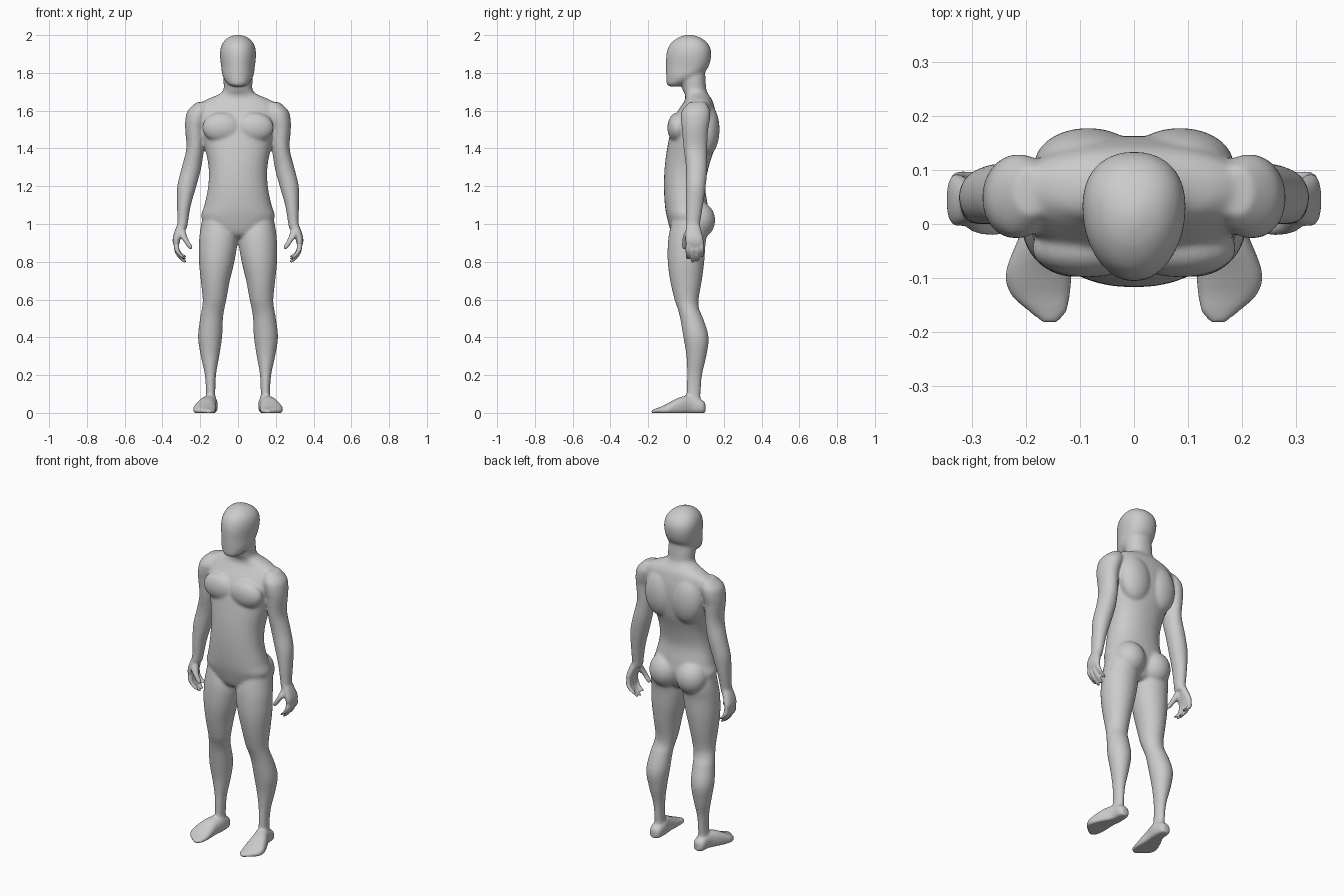
import bpy, bmesh, math
from mathutils import Matrix, Vector

bm = bmesh.new()
SEG = 32


def catmull(rows, n=5):
    out = []
    for i in range(len(rows) - 1):
        p = [rows[max(i - 1, 0)], rows[i], rows[i + 1], rows[min(i + 2, len(rows) - 1)]]
        for k in range(n):
            t = k / n
            out.append([0.5 * (2 * b + (c - a) * t + (2 * a - 5 * b + 4 * c - d) * t * t
                               + (3 * b - a - 3 * c + d) * t ** 3) for a, b, c, d in zip(*p)])
    return out + [list(rows[-1])]


def loft(rows, side=1, axis='Z', power=2.0, egg=0.0):
    """Rows are (position on axis, centre a, centre b, radius a, radius b)."""
    rings = []
    for t, a, b, ra, rb in catmull(rows):
        ring = []
        for k in range(SEG):
            c, s = math.cos(2 * math.pi * k / SEG), math.sin(2 * math.pi * k / SEG)
            u = a + ra * math.copysign(abs(c) ** (2 / power), c) * (1 + egg * s)
            v = b + rb * math.copysign(abs(s) ** (2 / power), s)
            co = (side * u, v, t) if axis == 'Z' else (side * u, t, max(v, 0))
            ring.append(bm.verts.new(co))
        rings.append(ring)
    faces = [bm.faces.new(rings[0]), bm.faces.new(rings[-1])]
    for r, q in zip(rings, rings[1:]):
        for k in range(SEG):
            j = (k + 1) % SEG
            faces.append(bm.faces.new((r[k], r[j], q[j], q[k])))
    bmesh.ops.recalc_face_normals(bm, faces=faces)


def ball(center, radii):
    m = Matrix.Translation(center) @ Matrix.Diagonal((*radii, 1))
    bmesh.ops.create_uvsphere(bm, u_segments=24, v_segments=16, radius=1, matrix=m)


def span(rows):
    """(z, half width, front y, back y) to loft rows."""
    return [(z, 0, (f + b) / 2, w, (b - f) / 2) for z, w, f, b in rows]


# Torso and neck
loft(span([(.925, .03, -.04, .06), (.95, .12, -.075, .09), (1.03, .193, -.1, .12),
           (1.1, .178, -.112, .115), (1.2, .158, -.117, .102), (1.3, .156, -.113, .12),
           (1.4, .175, -.1, .15), (1.5, .2, -.08, .162), (1.57, .22, -.06, .16),
           (1.63, .205, -.022, .148), (1.66, .165, -.005, .137), (1.685, .105, -.005, .12),
           (1.71, .077, -.018, .108), (1.76, .077, -.03, .104), (1.82, .07, -.03, .1)]), power=2.2)

# Head
loft(span([(1.728, .025, -.088, -.04), (1.74, .052, -.102, -.01), (1.78, .08, -.105, .07),
           (1.83, .088, -.106, .118), (1.9, .095, -.104, .134), (1.95, .085, -.086, .12),
           (1.985, .055, -.045, .08), (2.002, .012, .0, .03)]), power=2.15, egg=.13)

for s in (1, -1):
    # Chest, shoulder blade and buttock masses
    ball((s * .085, -.045, 1.51), (.105, .054, .08))
    ball((s * .085, .11, 1.5), (.1, .068, .14))
    ball((s * .088, .063, 1.02), (.092, .092, .1))

    # Leg
    loft([(1.05, .115, .015, .07, .08), (.97, .105, .014, .095, .1), (.9, .105, .004, .102, .1),
          (.8, .113, 0, .094, .097), (.7, .12, 0, .077, .084), (.6, .124, .003, .063, .064),
          (.55, .132, .013, .06, .057), (.5, .14, .03, .061, .061), (.4, .148, .053, .064, .067),
          (.3, .148, .055, .049, .053), (.2, .146, .046, .03, .04), (.1, .145, .04, .025, .038),
          (.04, .145, .042, .03, .036)], s)

    # Foot
    loft([(.103, .146, .025, .014, .02), (.088, .146, .03, .033, .036), (.03, .147, .04, .04, .052),
          (-.03, .165, .032, .05, .052), (-.09, .176, .02, .061, .034), (-.13, .173, .012, .055, .022),
          (-.16, .16, .009, .036, .014), (-.182, .155, .007, .014, .008)], s, 'Y', 2.3)

    # Arm
    loft([(1.645, .19, .06, .03, .045), (1.6, .207, .053, .06, .075), (1.55, .221, .05, .058, .077),
          (1.5, .228, .048, .052, .07), (1.4, .227, .05, .047, .063), (1.3, .246, .056, .052, .057),
          (1.2, .271, .052, .051, .053), (1.1, .286, .045, .037, .046), (1.0, .294, .038, .028, .037),
          (.97, .3, .038, .025, .036)], s)

    # Palm
    loft([(1.0, .296, .038, .024, .034), (.96, .312, .04, .024, .042), (.92, .325, .044, .021, .048),
          (.89, .327, .046, .015, .046), (.88, .326, .046, .01, .042)], s, power=2.4)

    # Fingers
    for y, tip in ((.009, .815), (.034, .797), (.059, .802), (.084, .825)):
        d = .9 - tip
        loft([(.91, .325, .8 * y + .01, .014, .013), (.9 - d * .4, .324, y, .0135, .0125),
              (.9 - d * .75, .306, y + .002, .0125, .012), (tip + .006, .286, y + .002, .011, .011),
              (tip - .002, .281, y + .002, .005, .005)], s)

    # Thumb
    loft([(.98, .3, .025, .018, .018), (.94, .292, .006, .021, .02), (.91, .274, -.005, .016, .015),
          (.88, .255, -.008, .014, .013), (.866, .248, -.008, .007, .007)], s)

mesh = bpy.data.meshes.new("human_body")
bm.to_mesh(mesh)
bm.free()
body = bpy.data.objects.new("human_body", mesh)
bpy.context.collection.objects.link(body)
bpy.context.view_layer.objects.active = body
body.select_set(True)

# Fuse all parts into one skin
fuse = body.modifiers.new("fuse", 'REMESH')
fuse.mode = 'VOXEL'
fuse.voxel_size = .006
bpy.ops.object.modifier_apply(modifier="fuse")

# Blend the joins strongly, but keep hands and feet crisp
soft = body.vertex_groups.new(name="soft")
fine = body.vertex_groups.new(name="fine")
for v in body.data.vertices:
    x, z = abs(v.co.x), v.co.z
    hand = x > .235 and z < 1.0
    (fine if hand or z < .08 else soft).add([v.index], 1.0, 'REPLACE')
for name, count in (("soft", 22), ("fine", 4)):
    m = body.modifiers.new(name, 'SMOOTH')
    m.vertex_group = name
    m.factor = .5
    m.iterations = count
bpy.ops.object.shade_smooth()
